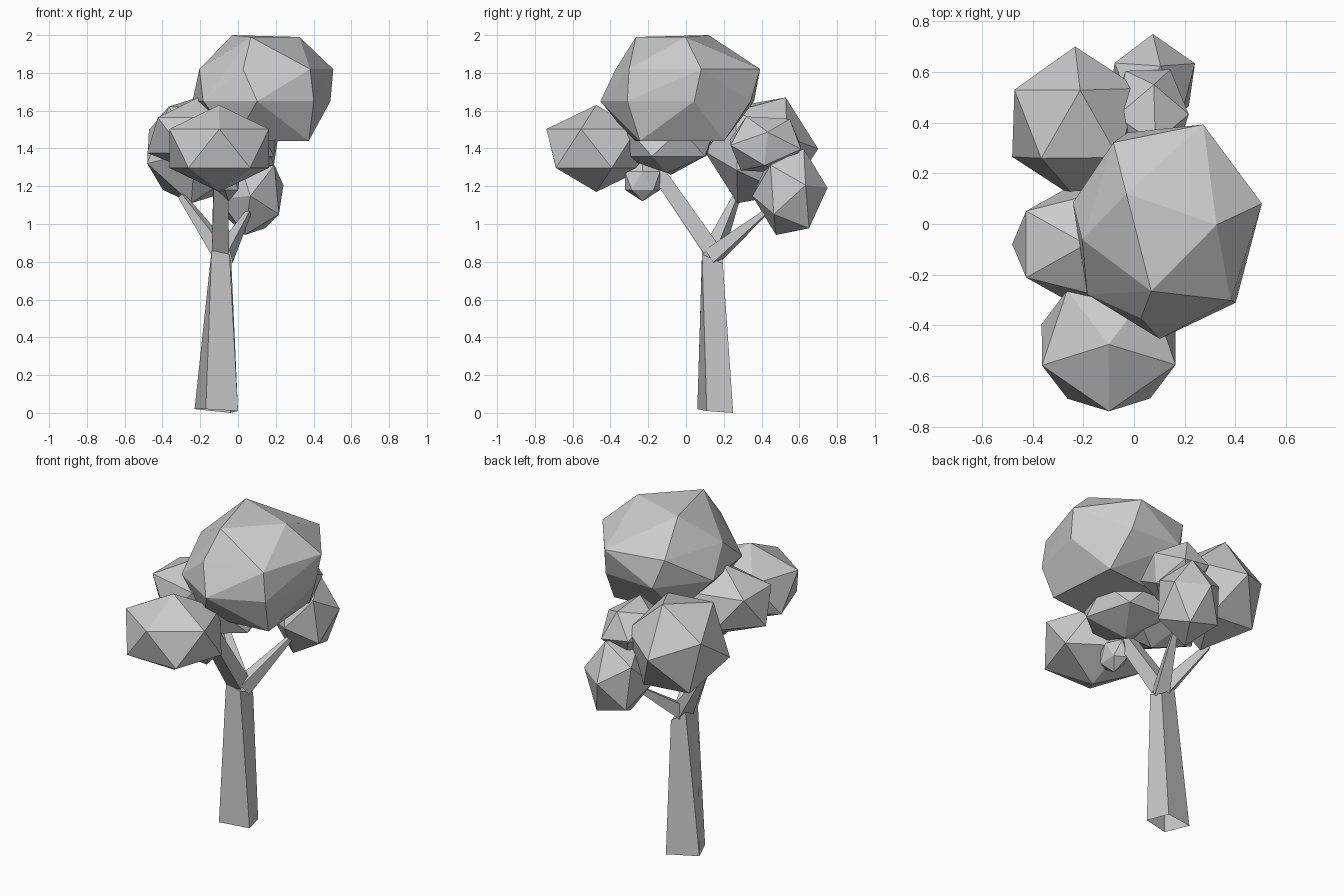
import bpy, bmesh
from math import sin, cos, tau, radians
from mathutils import Vector, Matrix, Euler

if "Cube" in bpy.data.objects:
    bpy.data.objects.remove(bpy.data.objects["Cube"])


def add_object(name, bm):
    bmesh.ops.recalc_face_normals(bm, faces=bm.faces)
    mesh = bpy.data.meshes.new(name)
    bm.to_mesh(mesh)
    bm.free()
    obj = bpy.data.objects.new(name, mesh)
    bpy.context.collection.objects.link(obj)
    return obj


def ring(centre, radius, height, sides, phase, stretch_y=1.0):
    """Points of a level polygon."""
    angles = [radians(phase) + tau * i / sides for i in range(sides)]
    return [(centre[0] + radius * cos(a), centre[1] + stretch_y * radius * sin(a), height)
            for a in angles]


def lump(name, centre, radii, turn):
    """Leaf clump: a turned and stretched icosahedron."""
    bm = bmesh.new()
    m = (Matrix.Translation(centre) @ Matrix.Diagonal((*radii, 1))
         @ Euler(turn).to_matrix().to_4x4())
    bmesh.ops.create_icosphere(bm, subdivisions=1, radius=1, matrix=m)
    return add_object(name, bm)


def loft(name, rings):
    """Open-footed skin through matching rings, capped at the end."""
    bm = bmesh.new()
    vs = [[bm.verts.new(p) for p in r] for r in rings]
    n = len(vs[0])
    for a, b in zip(vs, vs[1:]):
        for i in range(n):
            j = (i + 1) % n
            bm.faces.new((a[i], a[j], b[j], b[i]))
    bm.faces.new(vs[-1])
    return add_object(name, bm)


def branch(name, start, end, r0, r1):
    """Four-sided tapered limb."""
    start, end = Vector(start), Vector(end)
    d = (end - start).normalized()
    side = d.cross(Vector((0, 0, 1))).normalized()
    up = side.cross(d)
    corners = [side + up, up - side, -side - up, side - up]
    loft(name, [[c + k * r * 0.75 for k in corners] for c, r in ((start, r0), (end, r1))])


# Trunk: four-sided, tapering, open at the foot
loft("trunk", [
    [(-0.17, 0.06, 0.02), (0, 0.11, 0.01), (-0.04, 0.25, 0), (-0.23, 0.2, 0.02)],
    [(-0.14, 0.085, 0.86), (-0.045, 0.085, 0.84), (-0.035, 0.195, 0.79), (-0.13, 0.19, 0.86)]])

# Three limbs
branch("front_branch", (-0.093, 0.13, 0.87), (-0.09, -0.16, 1.29), 0.06, 0.05)
branch("back_branch", (-0.075, 0.14, 0.83), (0.06, 0.43, 1.07), 0.055, 0.015)
branch("left_branch", (-0.085, 0.145, 0.85), (-0.30, 0.27, 1.15), 0.055, 0.02)

# Main crown: hull of staggered rings (centre x, centre y, radius, height, sides, phase)
bm = bmesh.new()
for cx, cy, r, z, sides, phase in ((0.13, -0.05, 0.20, 1.99, 3, 12),
                                   (0.15, 0.01, 0.36, 1.82, 6, 10),
                                   (0.12, -0.03, 0.375, 1.65, 7, 10),
                                   (0.16, -0.04, 0.28, 1.44, 4, 50)):
    for p in ring((cx, cy), r, z, sides, phase, 1.13):
        bm.verts.new(p)
bm.verts.new((-0.03, 0.12, 2.0))
bmesh.ops.convex_hull(bm, input=bm.verts)
bmesh.ops.delete(bm, geom=[v for v in bm.verts if not v.link_faces], context='VERTS')
crown = add_object("canopy", bm)

# Side clumps
lumps = [
    lump("back_left_lump", (-0.23, 0.40, 1.39), (0.29, 0.30, 0.31), (-0.4, 0.2, 0.3)),
    lump("back_right_lump", (0.07, 0.55, 1.17), (0.19, 0.20, 0.25), (-0.3, 0.3, 0.3)),
    lump("back_ridge", (0.06, 0.42, 1.42), (0.17, 0.22, 0.17), (0.5, 0, 0.3)),
    lump("front_lump", (-0.10, -0.475, 1.40), (0.31, 0.295, 0.23), (0, 0, -0.31)),
    lump("left_lump", (-0.19, -0.08, 1.47), (0.325, 0.25, 0.21), (0, 0, 0)),
    lump("under_lump", (-0.02, -0.10, 1.43), (0.25, 0.28, 0.16), (0, 0, 0.3)),
    lump("hanging_tip", (-0.05, -0.23, 1.23), (0.07, 0.11, 0.11), (0, 0, 0)),
]

# Merge the clumps into one outer skin
for obj in lumps:
    mod = crown.modifiers.new("merge", 'BOOLEAN')
    mod.operation = 'UNION'
    mod.solver = 'EXACT'
    mod.object = obj
bpy.context.view_layer.update()
skin = bpy.data.meshes.new_from_object(
    crown.evaluated_get(bpy.context.evaluated_depsgraph_get()))
crown.modifiers.clear()
crown.data = skin
for obj in lumps:
    bpy.data.objects.remove(obj)
